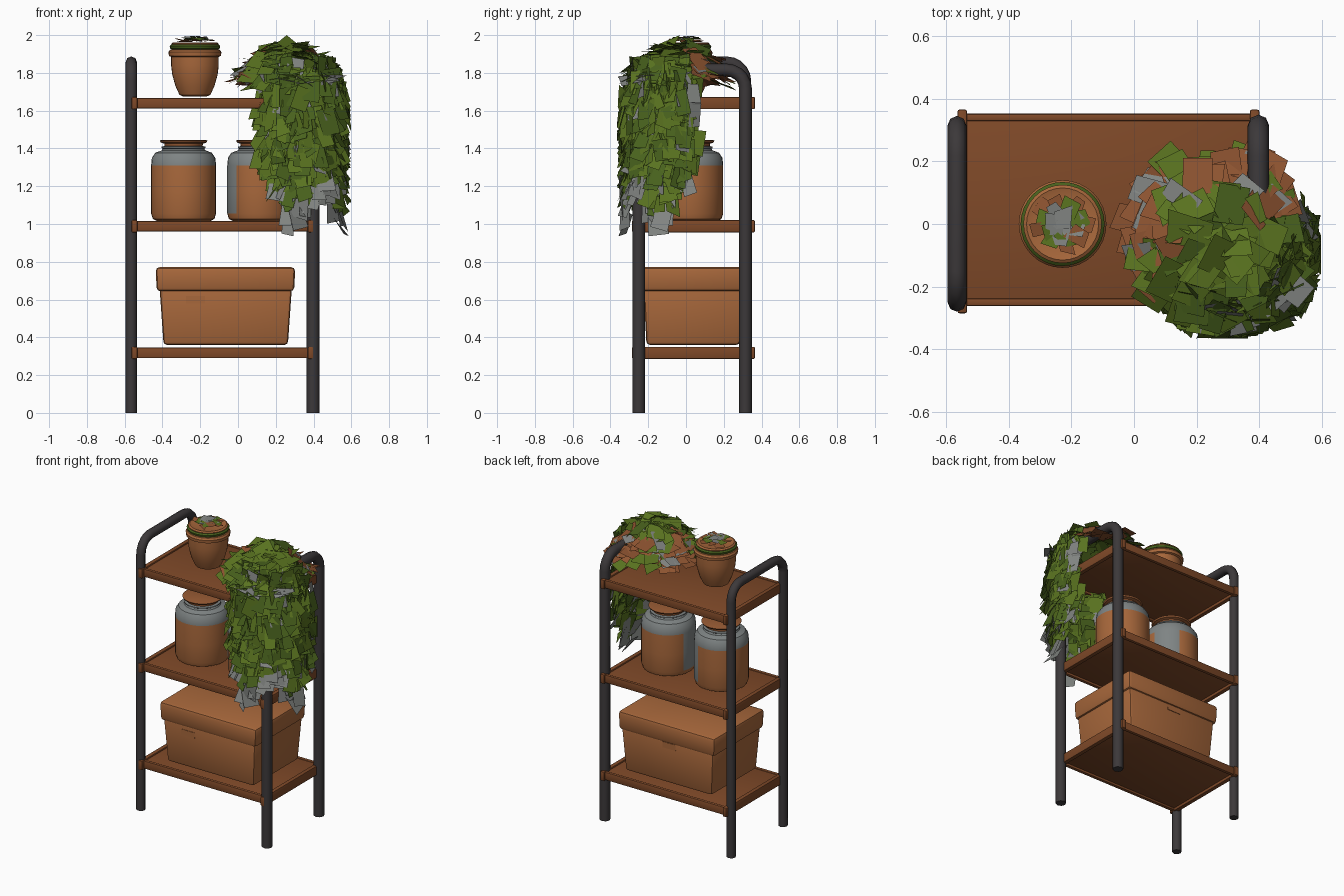
import bpy, bmesh, math, random
from mathutils import Vector

random.seed(11)
old = bpy.data.objects.get("Cube")
if old:
    bpy.data.objects.remove(old, do_unlink=True)


def material(name, r, g, b):
    m = bpy.data.materials.new(name)
    m.diffuse_color = (r, g, b, 1)
    m.use_nodes = True
    bsdf = m.node_tree.nodes["Principled BSDF"]
    bsdf.inputs["Base Color"].default_value = (r, g, b, 1)
    bsdf.inputs["Roughness"].default_value = 0.8
    return m


METAL = material("dark metal", 0.045, 0.04, 0.042)
WOOD = material("brown wood", 0.21, 0.066, 0.021)
CLAY = material("orange clay", 0.39, 0.137, 0.044)
LID_WOOD = material("light brown wood", 0.3, 0.1, 0.033)
GLASS = material("grey glass", 0.21, 0.23, 0.23)
LEAF = material("leaf green", 0.10, 0.17, 0.014)
DARK_LEAF = material("dark leaf green", 0.065, 0.12, 0.012)
DRY_LEAF = material("dry leaf brown", 0.27, 0.088, 0.03)
GREY_LEAF = material("grey leaf", 0.22, 0.23, 0.22)


def finish(bm, name, mats, smooth=True):
    mesh = bpy.data.meshes.new(name)
    bm.to_mesh(mesh)
    bm.free()
    ob = bpy.data.objects.new(name, mesh)
    bpy.context.collection.objects.link(ob)
    for m in mats:
        mesh.materials.append(m)
    if smooth:
        bpy.ops.object.select_all(action='DESELECT')
        ob.select_set(True)
        bpy.context.view_layer.objects.active = ob
        bpy.ops.object.shade_smooth_by_angle(angle=math.radians(35))
    return ob


def box(name, lo, hi, mat, bevel=0.006, taper=1.0):
    """Box from corner to corner; taper scales the bottom face."""
    bm = bmesh.new()
    bmesh.ops.create_cube(bm, size=1)
    lo, hi = Vector(lo), Vector(hi)
    mid, size = (lo + hi) / 2, hi - lo
    for v in bm.verts:
        k = taper if v.co.z < 0 else 1
        v.co = mid + Vector((v.co.x * size.x * k, v.co.y * size.y * k, v.co.z * size.z))
    if bevel:
        bmesh.ops.bevel(bm, geom=bm.edges[:], offset=bevel, segments=2,
                        profile=0.5, affect='EDGES')
    return finish(bm, name, [mat])


def lathe(name, profile, centre, mats, rule=None, sides=32):
    """Spin a radius/height profile; rule picks the colour of each face."""
    bm = bmesh.new()
    rings = []
    for r, z in profile:
        rings.append([bm.verts.new((r * math.cos(a), r * math.sin(a), z))
                      for a in (2 * math.pi * i / sides for i in range(sides))])
    for low, high in zip(rings, rings[1:]):
        for i in range(sides):
            j = (i + 1) % sides
            bm.faces.new((low[i], low[j], high[j], high[i]))
    bm.faces.new(rings[0][::-1])
    bm.faces.new(rings[-1])
    if rule:
        for f in bm.faces:
            f.material_index = rule(f.calc_center_median())
    ob = finish(bm, name, mats)
    ob.location = centre
    return ob


# Bent tube frames at each end
def frame(name, x, radius, top):
    front, back, bend = -0.25, 0.315, 0.1
    pts = [(front, 0)]
    for cy, start in ((front + bend, 180), (back - bend, 90)):
        for i in range(6):
            a = math.radians(start - 18 * i)
            pts.append((cy + bend * math.cos(a), top - bend + bend * math.sin(a)))
    pts.append((back, 0))
    curve = bpy.data.curves.new(name, 'CURVE')
    curve.dimensions = '3D'
    curve.bevel_depth = radius
    curve.bevel_resolution = 2
    curve.use_fill_caps = True
    line = curve.splines.new('POLY')
    line.points.add(len(pts) - 1)
    for p, (y, z) in zip(line.points, pts):
        p.co = (x, y, z, 1)
    curve.materials.append(METAL)
    ob = bpy.data.objects.new(name, curve)
    bpy.context.collection.objects.link(ob)


frame("right_frame", -0.565, 0.03, 1.857)
frame("left_frame", 0.397, 0.034, 1.815)

# Shelves: a board with front and back lips, carried on two end rails
for level, z in (("lower", 0.29), ("middle", 0.96), ("upper", 1.612)):
    box(level + "_shelf_board", (-0.55, -0.25, z + 0.015), (0.385, 0.345, z + 0.05), WOOD)
    for side, y in (("front", -0.25), ("back", 0.34)):
        box(f"{level}_shelf_{side}_lip", (-0.55, y - 0.012, z), (0.385, y + 0.012, z + 0.055), WOOD)
    for side, x in (("right", -0.548), ("left", 0.385)):
        box(f"{level}_shelf_{side}_rail", (x - 0.015, -0.285, z - 0.004),
            (x + 0.015, 0.365, z + 0.06), WOOD)

# Storage box with lid and handle plates
box("box_body", (-0.415, -0.225, 0.36), (0.285, 0.3, 0.66), CLAY, 0.018, 0.94)
box("box_lid", (-0.436, -0.24, 0.643), (0.303, 0.315, 0.772), CLAY, 0.022, 0.985)
for side, x, y, z in (("front", -0.225, -0.222, 0.6), ("back", -0.08, 0.297, 0.625)):
    box(f"box_{side}_handle", (x - 0.05, y - 0.004, z - 0.02),
        (x + 0.05, y + 0.004, z + 0.02), CLAY, 0)

# Storage jars: grey glass with clay contents, leaving a clear strip
JAR = [(0.14, 0), (0.163, 0.012), (0.172, 0.04), (0.172, 0.16), (0.172, 0.295),
       (0.168, 0.335), (0.15, 0.362), (0.115, 0.375), (0.11, 0.383),
       (0.116, 0.387), (0.116, 0.394), (0.1, 0.398)]
LID = [(0.1, 0.392), (0.102, 0.41), (0.12, 0.416), (0.126, 0.426), (0.118, 0.43)]


def jar(name, x, clear_angle, spread):
    def rule(c):
        turn = math.degrees(math.atan2(c.y, c.x)) - clear_angle
        turn = abs((turn + 180) % 360 - 180)
        return 1 if c.z < 0.3 and (turn > spread or c.z < 0.03) else 0
    lathe(name + "_glass", JAR, (x, 0.025, 1.015), [GLASS, CLAY], rule)
    lathe(name + "_lid", LID, (x, 0.025, 1.015), [LID_WOOD])


jar("right_jar", -0.288, 40, 25)
jar("left_jar", 0.115, 188, 32)

# Small plant pot with rim, green band and upper ring
POT = [(0.06, 1.674), (0.082, 1.684), (0.103, 1.73), (0.12, 1.79), (0.126, 1.84),
       (0.126, 1.885), (0.138, 1.89), (0.14, 1.91), (0.132, 1.922), (0.115, 1.925)]
lathe("small_pot", POT, (-0.228, 0, 0), [CLAY])
lathe("pot_green_band", [(0.115, 1.92), (0.13, 1.928), (0.134, 1.942), (0.125, 1.95)],
      (-0.228, 0, 0), [DARK_LEAF])
lathe("pot_top_ring", [(0.122, 1.945), (0.125, 1.955), (0.115, 1.962), (0.09, 1.955)],
      (-0.228, 0, 0), [CLAY])

# Leaves are single irregular cards
LEAVES = [LEAF, DARK_LEAF, DRY_LEAF, GREY_LEAF]


def jitter(s):
    return Vector([random.uniform(-s, s) for _ in range(3)])


def card(bm, centre, along, across, length, width, mat):
    along = along.normalized()
    across = (across - along * across.dot(along)).normalized()
    verts = []
    for u, v in ((-1, -1), (1, -1), (1, 1), (-1, 1)):
        p = centre + along * u * length / 2 + across * v * width / 2 + jitter(0.012)
        p.x, p.y, p.z = min(p.x, 0.597), max(p.y, -0.365), min(p.z, 2)
        verts.append(bm.verts.new(p))
    bm.faces.new(verts).material_index = mat


# Flat rosette over the small pot: brown outside, green, grey centre
bm = bmesh.new()
for i in range(20):
    a = i * 2.4
    r = 0.068 * math.sqrt(1 - i / 20)
    out = Vector((math.cos(a), math.sin(a), 0))
    mat = 2 if i < 7 else 0 if i < 13 else 3
    card(bm, Vector((-0.228, 0, 1.972 + i * 0.0008)) + out * r, out + jitter(0.08),
         Vector((-out.y, out.x, 0)), 0.065, 0.055, mat)
finish(bm, "pot_rosette", LEAVES, False)

# Leafy crown spreading over the upper shelf
bm = bmesh.new()
for i in range(180):
    a = random.uniform(0, 2 * math.pi)
    t = math.sqrt(random.random())
    out = Vector((math.cos(a), math.sin(a), 0))
    pos = Vector((0.27, -0.045, 1.93 - 0.16 * t * t + random.uniform(-0.05, 0.035))) + out * t * 0.265
    if t > 0.5 and (out.y > 0.5 or out.x < -0.8):
        mat = random.choice((0, 2, 2, 2, 3))
    elif t > 0.7:
        mat = random.choice((0, 0, 1, 3, 3) if abs(out.x) > 0.5 else (0, 0, 1, 1, 3))
    else:
        mat = random.choice((0, 0, 0, 0, 1))
    card(bm, pos, out + Vector((0, 0, -0.5 * t)) + jitter(0.4),
         Vector((-out.y, out.x, 0)) + jitter(0.35),
         random.uniform(0.09, 0.16), random.uniform(0.07, 0.11), mat)
finish(bm, "plant_crown", LEAVES, False)

# Trailing strands part around the front leg; pairs are angle and lowest height
ENDS = [(-145, 1.3), (-110, 1.1), (-88, 0.95), (-55, 1.2), (-15, 0.95), (10, 1.1), (30, 1.35)]


def strand_end(deg):
    for (a, za), (b, zb) in zip(ENDS, ENDS[1:]):
        if deg <= b:
            return za + (zb - za) * (deg - a) / (b - a)


bm = bmesh.new()
for i in range(36):
    deg = -145 + 175 * i / 35
    a = math.radians(deg + random.uniform(-4, 4))
    out = Vector((math.cos(a), math.sin(a), 0))
    side = Vector((-out.y, out.x, 0))
    end = strand_end(deg) + random.choice((0, 0, 0.05, 0.14))
    z = 1.82
    while z > end:
        drop = (1.82 - z) / 0.85
        r = 0.2 + 0.07 * min(1, drop * 5) - 0.035 * drop
        pos = Vector((0.31, -0.08, z)) + out * (r + random.uniform(-0.04, 0.015))
        pos += side * random.uniform(-0.03, 0.03)
        if z < end + 0.1 and z < 1.25:
            mat = random.choice((0, 3, 3))
        elif deg < -125 or deg > 5:
            mat = random.choice((0, 0, 1, 3))
        else:
            mat = random.choice((0, 0, 0, 0, 1, 1, 1, 1, 3))
        card(bm, pos, Vector((0, 0, -1)) + out * 0.3 + jitter(0.35),
             side + jitter(0.45), random.uniform(0.09, 0.15), random.uniform(0.06, 0.095), mat)
        z -= random.uniform(0.04, 0.07)
finish(bm, "plant_trailing_leaves", LEAVES, False)
